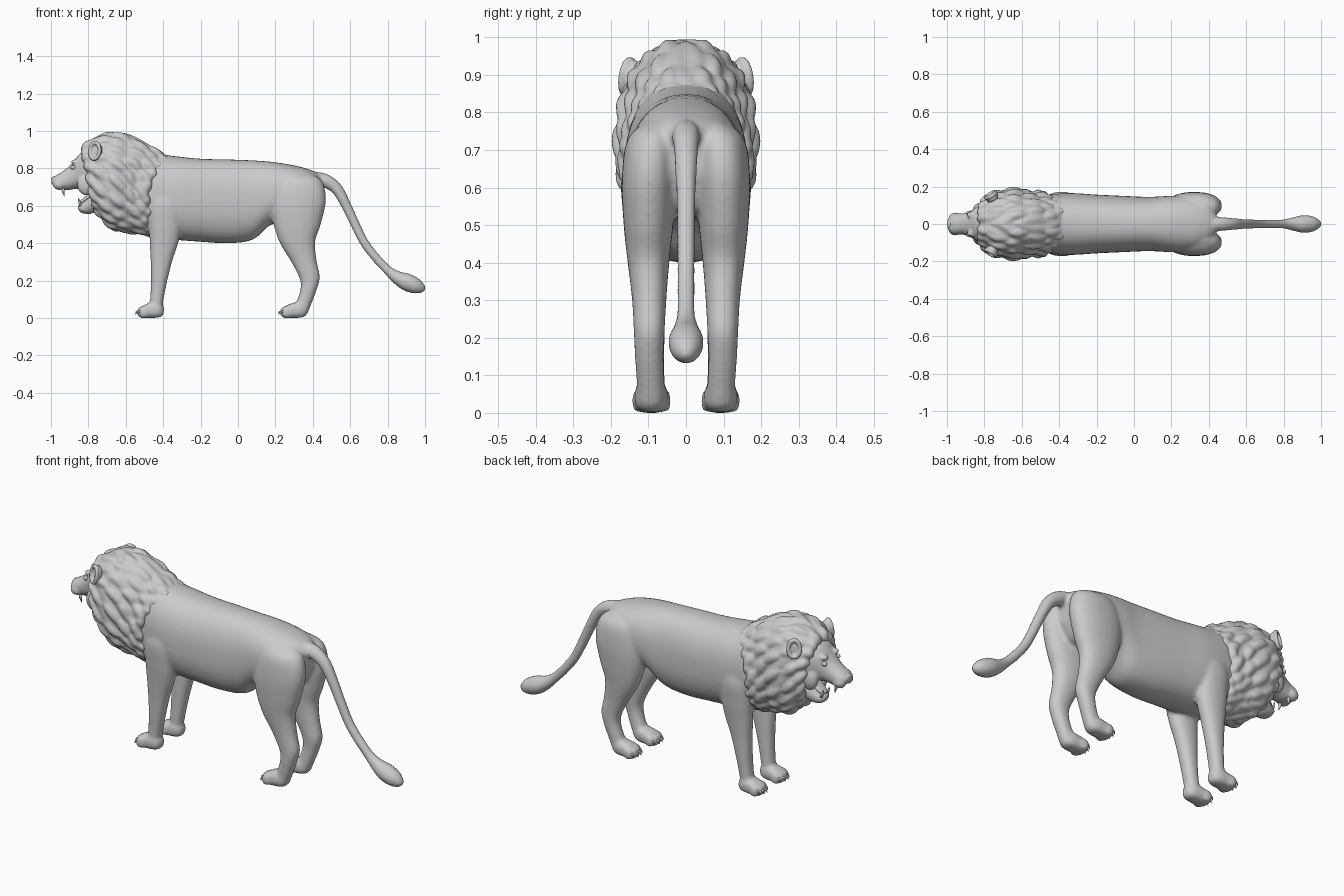
import bpy, bmesh
from math import sin, cos, pi, copysign
from mathutils import Vector, Matrix


def spline(rows, n):
    """Smooth curve through rows of numbers."""
    out = []
    for i in range(len(rows) - 1):
        a, b, c, d = (rows[min(max(i + k, 0), len(rows) - 1)] for k in (-1, 0, 1, 2))
        for s in range(n):
            t = s / n
            out.append([q + .5 * t * (r - p + t * (2*p - 5*q + 4*r - v + t * (3*(q - r) + v - p)))
                        for p, q, r, v in zip(a, b, c, d)])
    return out + [list(rows[-1])]


def skin(bm, rings):
    """Closed tube through rings of points."""
    vs = [[bm.verts.new(p) for p in r] for r in rings]
    n = len(vs[0])
    for a, b in zip(vs, vs[1:]):
        for i in range(n):
            bm.faces.new((a[i], a[(i + 1) % n], b[(i + 1) % n], b[i]))
    bm.faces.new(vs[0])
    bm.faces.new(vs[-1][::-1])


def ring_point(row, t, e=.9):
    """Row = two opposite xz points, y centre, half width."""
    ax, az, bx, bz, y, w = row
    c = copysign(abs(cos(t)) ** e, cos(t))
    s = copysign(abs(sin(t)) ** e, sin(t))
    return Vector(((ax + bx) / 2 + (ax - bx) / 2 * c, y + w * s,
                   (az + bz) / 2 + (az - bz) / 2 * c))


def loft(bm, rows, side=1, dx=0, n=28, e=.9):
    rings = []
    for r in spline(rows, 6):
        r[0] += dx
        r[2] += dx
        r[4] *= side
        rings.append([ring_point(r, 2 * pi * i / n, e) for i in range(n)])
    skin(bm, rings)


def tube(bm, pts, n=12):
    """Round tube through (x, y, z, radius) rows."""
    rings = []
    for i, p in enumerate(pts):
        c = Vector(p[:3])
        d = Vector(pts[min(i + 1, len(pts) - 1)][:3]) - Vector(pts[max(i - 1, 0)][:3])
        u = d.cross(Vector((0, 1, .01))).normalized()
        v = d.cross(u).normalized()
        rings.append([c + p[3] * (u * cos(2*pi*k/n) + v * sin(2*pi*k/n)) for k in range(n)])
    skin(bm, rings)


def ball(bm, loc, size, rot=Matrix.Identity(4)):
    m = Matrix.Translation(loc) @ rot @ Matrix.Diagonal((*size, 1))
    bmesh.ops.create_uvsphere(bm, u_segments=20, v_segments=12, radius=1, matrix=m)


def finish(bm, name, voxel=0, smooth=5):
    bmesh.ops.recalc_face_normals(bm, faces=bm.faces)
    for f in bm.faces:
        f.smooth = True
    me = bpy.data.meshes.new(name)
    bm.to_mesh(me)
    bm.free()
    ob = bpy.data.objects.new(name, me)
    bpy.context.collection.objects.link(ob)
    if voxel:
        r = ob.modifiers.new("fuse", 'REMESH')
        r.mode, r.voxel_size, r.use_smooth_shade = 'VOXEL', voxel, True
        s = ob.modifiers.new("soften", 'SMOOTH')
        s.factor, s.iterations = .5, smooth
    return ob


# Torso, legs, paws and tail fused into one skin
body = bmesh.new()
loft(body, [(-.62, .75, -.58, .5, 0, .10), (-.5, .88, -.5, .44, 0, .15),
            (-.35, .867, -.35, .42, 0, .165), (-.2, .852, -.2, .408, 0, .157),
            (-.05, .848, -.05, .40, 0, .15), (.08, .843, .08, .42, 0, .145),
            (.2, .833, .17, .495, 0, .15), (.32, .812, .28, .52, 0, .15),
            (.40, .788, .38, .54, 0, .115), (.445, .765, .43, .62, 0, .05)], e=.85, n=40)
hind = [(.26, .79, .39, .775, .075, .02), (.20, .73, .45, .73, .09, .065),
        (.175, .61, .470, .63, .098, .073), (.19, .5, .442, .5, .1, .066),
        (.225, .4, .413, .41, .1, .056), (.285, .3, .42, .31, .098, .046),
        (.33, .21, .437, .22, .098, .041), (.333, .15, .42, .15, .098, .038),
        (.31, .08, .39, .07, .094, .037), (.30, .05, .37, .02, .093, .038)]
fore = [(-.44, .73, -.35, .73, .10, .03), (-.475, .62, -.30, .62, .118, .052),
        (-.475, .5, -.303, .5, .112, .053), (-.472, .4, -.317, .41, .105, .049),
        (-.467, .3, -.35, .31, .1, .044), (-.465, .2, -.378, .2, .097, .040),
        (-.47, .1, -.398, .1, .094, .037), (-.475, .05, -.41, .03, .092, .038)]
paw = [(.37, .055, .365, .015, .093, .022), (.34, .085, .34, .003, .093, .041),
       (.28, .077, .28, 0, .092, .046), (.25, .06, .25, 0, .092, .044),
       (.235, .045, .235, .008, .092, .03)]
claws = bmesh.new()
for s in (1, -1):
    loft(body, hind, s)
    loft(body, fore, s)
    for dx in (0, -.765):
        loft(body, paw, s, dx, e=.75)
        for k in range(4):
            y = s * (.092 + (k - 1.5) * .025)
            x = .25 + dx + (.012 if k in (0, 3) else 0)
            ball(body, (x, y, .032), (.027, .0145, .032))
            tube(claws, [(x - .018, y, .038, .006), (x - .028, y, .032, .005),
                         (x - .034, y, .018, .001)], 8)
finish(claws, "claws")
tube(body, spline([(.38, 0, .755, .03), (.46, 0, .737, .037), (.527, 0, .692, .032),
                   (.58, 0, .60, .027), (.627, 0, .5, .025), (.678, 0, .40, .024),
                   (.74, 0, .32, .024), (.80, 0, .257, .025), (.85, 0, .218, .036),
                   (.90, 0, .193, .047), (.95, 0, .172, .043), (.985, 0, .157, .026),
                   (1.0, 0, .15, .008)], 6), 16)
finish(body, "body_legs_and_tail", .009, 5)

# Mane: bowed shell with wavy grooves, covered by tapering locks
mane_rows = spline([(-.80, .86, -.745, .63, 0, .09), (-.825, .91, -.745, .565, 0, .118),
                    (-.79, .958, -.71, .50, 0, .152), (-.71, .993, -.66, .463, 0, .178),
                    (-.62, .993, -.59, .45, 0, .186), (-.53, .963, -.52, .44, 0, .176),
                    (-.46, .92, -.47, .437, 0, .170), (-.39, .882, -.44, .45, 0, .167),
                    (-.36, .85, -.42, .5, 0, .14)], 9)


def mane_point(u, t, k=1):
    f = min(max(u, 0), 1) * (len(mane_rows) - 1)
    row = mane_rows[round(f)]
    c = Vector(((row[0] + row[2]) / 2, 0, (row[1] + row[3]) / 2))
    p = c + (ring_point(row, t, .95) - c) * k
    p.x -= .09 * u * sin(t) ** 2
    return p


mane = bmesh.new()
steps, segs = len(mane_rows), 144
rings = []
for i in range(steps):
    u = i / (steps - 1)
    angles = [-pi + 2 * pi * j / segs for j in range(segs)]
    rings.append([mane_point(u, t, .95 + .05 * abs(sin(8 * abs(t) + 3 * sin(7 * u))))
                  for t in angles])
skin(mane, rings)
widths = (.008, .020, .026, .028, .026, .020, .012, .004)
for r, u0 in enumerate((.10, .25, .40, .55, .70, .80)):
    for j in range(8):
        t0 = .12 + (j + .5 * (r % 2)) * .34
        length = .22 + .06 * sin(5 * j + 3 * r)
        for s in (1, -1):
            pts = []
            for k, w in enumerate(widths):
                q = k / (len(widths) - 1)
                u = min(u0 + length * q, .97 + .004 * k)
                p = mane_point(u, s * (t0 + .22 * q + .05 * sin(5 * q + j)), .925)
                pts.append((*p, w))
            tube(mane, pts)
finish(mane, "mane", .008, 3)

# Head: skull with muzzle, lower jaw, brows and cheeks
head = bmesh.new()
loft(head, [(-.70, .90, -.70, .62, 0, .10), (-.80, .90, -.78, .66, 0, .115),
            (-.845, .88, -.825, .685, 0, .095), (-.89, .825, -.87, .69, 0, .068),
            (-.93, .79, -.915, .683, 0, .056), (-.965, .768, -.95, .69, 0, .055),
            (-.988, .753, -.98, .702, 0, .042), (-1.0, .74, -.997, .72, 0, .02)])
loft(head, [(-.76, .70, -.72, .62, 0, .08), (-.80, .645, -.755, .575, 0, .068),
            (-.835, .617, -.79, .557, 0, .05), (-.853, .603, -.83, .56, 0, .038),
            (-.858, .592, -.847, .568, 0, .02)])
for s in (1, -1):
    ball(head, (-.955, s * .03, .715), (.036, .032, .030))
    ball(head, (-.865, s * .048, .835), (.030, .020, .014))
    ball(head, (-.81, s * .085, .715), (.05, .03, .06))
finish(head, "head", .007, 4)

# Eyes, nose, teeth and tongue
face = bmesh.new()
teeth = bmesh.new()
for s in (1, -1):
    ball(face, (-.882, s * .058, .805), (.014, .012, .012))
    tube(teeth, [(-.935, s * .032, .70, .009), (-.935, s * .032, .675, .007),
                 (-.928, s * .032, .65, .001)], 8)
    tube(teeth, [(-.84, s * .026, .60, .008), (-.85, s * .026, .625, .006),
                 (-.853, s * .026, .642, .001)], 8)
finish(face, "eyes")
finish(teeth, "canine_teeth")
nose = bmesh.new()
ball(nose, (-.984, 0, .742), (.015, .024, .015))
finish(nose, "nose")
tongue = bmesh.new()
loft(tongue, [(-.77, .69, -.75, .66, 0, .035), (-.81, .657, -.80, .635, 0, .035),
              (-.842, .63, -.835, .61, 0, .026), (-.852, .62, -.85, .612, 0, .01)])
finish(tongue, "tongue")

# Ears: cupped rim around a thin back plate, turned outward
for s, side in ((1, "left"), (-1, "right")):
    ear = bmesh.new()
    rot = Vector((-.5, s * .85, .15)).to_track_quat('Z', 'Y').to_matrix().to_4x4()
    base = Vector((-.762, s * .148, .893))
    m = Matrix.Translation(base) @ rot
    n = 24
    rim = [m @ Vector((.030 * cos(2*pi*k/n), .044 * sin(2*pi*k/n), .008)) for k in range(n)]
    for k, p in enumerate(rim):
        ball(ear, p, (.011, .011, .011))
    ball(ear, m @ Vector((0, 0, -.012)), (.034, .048, .016), rot)
    finish(ear, "ear_" + side, .005, 4)
